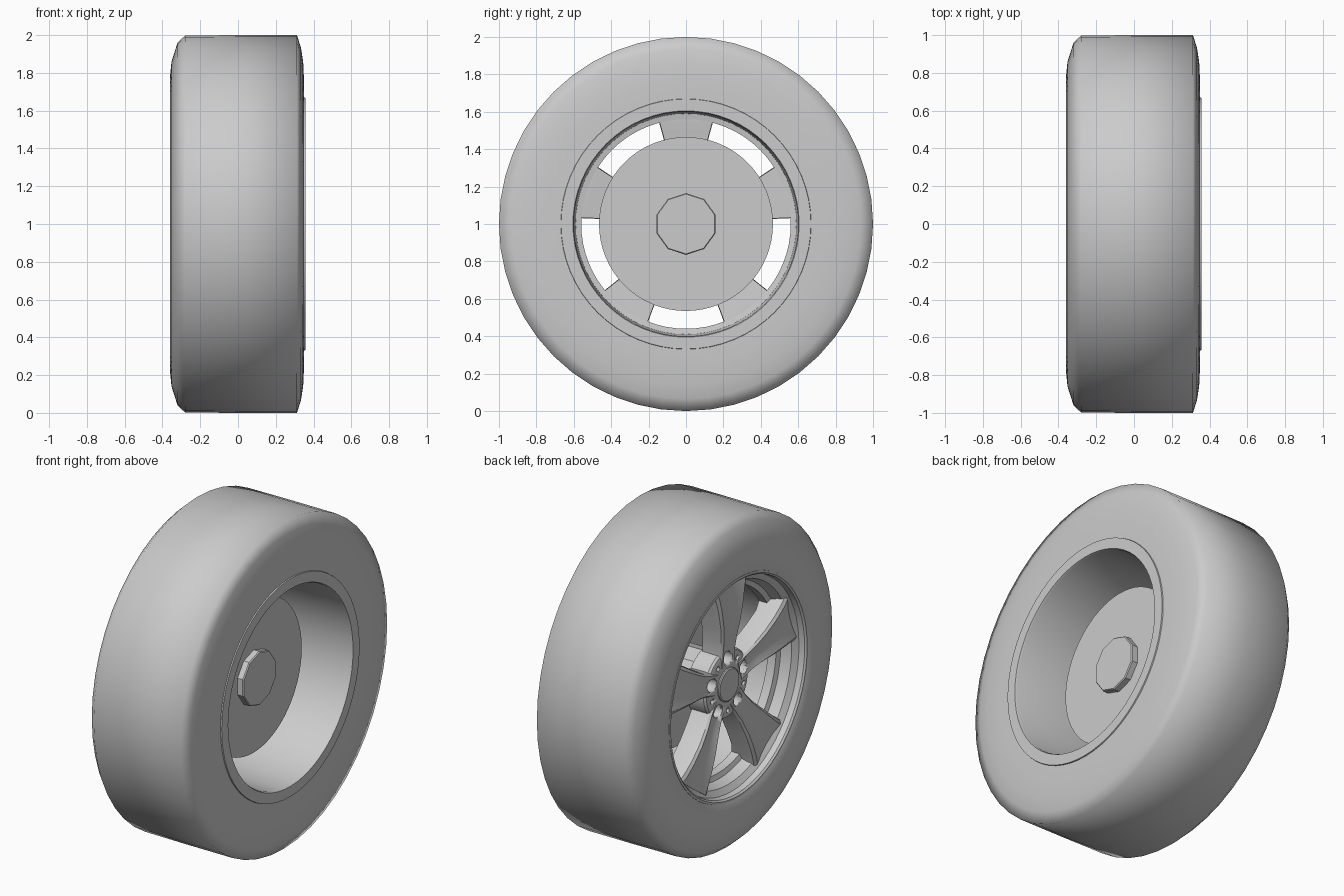
import bpy, bmesh
from math import sin, cos, pi, radians
from mathutils import Matrix, Vector

if "Cube" in bpy.data.objects:
    bpy.data.objects.remove(bpy.data.objects["Cube"])


def finish(bm, name, angle=35, z=1.0):
    bmesh.ops.recalc_face_normals(bm, faces=bm.faces)
    me = bpy.data.meshes.new(name)
    bm.to_mesh(me)
    bm.free()
    ob = bpy.data.objects.new(name, me)
    ob.location.z = z
    bpy.context.collection.objects.link(ob)
    bpy.ops.object.select_all(action='DESELECT')
    ob.select_set(True)
    bpy.context.view_layer.objects.active = ob
    bpy.ops.object.shade_smooth_by_angle(angle=radians(angle))
    return ob


def lathe(name, profile, sides=64, closed=False, caps=False, angle=35):
    """Spin (x, radius) points about the axle."""
    bm = bmesh.new()
    rings = [[bm.verts.new((x, r * sin(2 * pi * i / sides), r * cos(2 * pi * i / sides)))
              for i in range(sides)] for x, r in profile]
    pairs = list(zip(rings, rings[1:])) + ([(rings[-1], rings[0])] if closed else [])
    for a, b in pairs:
        for i in range(sides):
            j = (i + 1) % sides
            bm.faces.new((a[i], a[j], b[j], b[i]))
    if caps:
        bm.faces.new(rings[0])
        bm.faces.new(rings[-1])
    return finish(bm, name, angle)


# Tyre
lathe("tyre", [(-0.34, 0.65), (-0.356, 0.67), (-0.36, 0.78), (-0.352, 0.86), (-0.32, 0.96),
               (-0.28, 0.998), (0, 1.0), (0.312, 1.0), (0.333, 0.935),
               (0.345, 0.86), (0.35, 0.75), (0.35, 0.65)], sides=48, angle=85)

# Rim barrel with lips and the inward ring that carries the spokes
lathe("rim_barrel", [(0.34, 0.672), (0.357, 0.668), (0.357, 0.605), (0.345, 0.60),
                     (-0.16, 0.59), (-0.165, 0.56), (-0.22, 0.56), (-0.23, 0.59),
                     (-0.29, 0.61), (-0.315, 0.645), (-0.35, 0.65), (-0.36, 0.66),
                     (-0.358, 0.672), (-0.33, 0.68), (-0.28, 0.65), (-0.15, 0.61),
                     (0.10, 0.615), (0.32, 0.62)], closed=True)

# Brake disc and ten-sided axle with its cap
lathe("brake_disc", [(0.055, 0.465), (0.107, 0.465)], caps=True)
lathe("axle", [(-0.17, 0.165), (0.142, 0.165), (0.148, 0.16)], sides=10, caps=True, angle=20)

# Hub
hub = lathe("hub", [(-0.15, 0.21), (-0.265, 0.21), (-0.278, 0.20), (-0.284, 0.18),
                    (-0.284, 0.11)], caps=True)

# Five spokes: (radius, half width, front x, back x)
stations = [(0.12, 0.072, -0.287, -0.16), (0.21, 0.072, -0.292, -0.16),
            (0.28, 0.078, -0.302, -0.165), (0.38, 0.10, -0.314, -0.175),
            (0.48, 0.126, -0.318, -0.18), (0.54, 0.143, -0.316, -0.165),
            (0.58, 0.156, -0.314, -0.165), (0.615, 0.172, -0.31, -0.19)]
bm = bmesh.new()
for k in range(5):
    turn = Matrix.Rotation(2 * pi * k / 5, 3, 'X')
    loops = []
    for n, (r, w, f, b) in enumerate(stations):
        dish = 0.0 if n == 0 else 0.016
        half = [(w * 0.98, b), (w, f + 0.045), (w * 0.94, f + 0.012), (w * 0.8, f),
                (w * 0.4, f + dish * 0.8)]
        section = half + [(0, f + dish)] + [(-u, x) for u, x in reversed(half)]
        loops.append([bm.verts.new(turn @ Vector((x, u, r))) for u, x in section])
    for a, b in zip(loops, loops[1:]):
        for i in range(len(a)):
            j = (i + 1) % len(a)
            bm.faces.new((a[i], a[j], b[j], b[i]))
    bm.faces.new(loops[0])
    bm.faces.new(loops[-1])
spokes = finish(bm, "spokes", 30)

# Cutter for bolt holes in the spokes and small holes between them
bm = bmesh.new()
for k in range(10):
    a = 2 * pi * k / 10
    rad, depth = (0.04, 0.16) if k % 2 == 0 else (0.014, 0.10)
    place = (Matrix.Translation((-0.29, 0.16 * -sin(a), 0.16 * cos(a)))
             @ Matrix.Rotation(pi / 2, 4, 'Y'))
    bmesh.ops.create_cone(bm, cap_ends=True, segments=20, radius1=rad, radius2=rad,
                          depth=depth, matrix=place)
cutter = finish(bm, "hole_cutter")
for ob in (hub, spokes):
    mod = ob.modifiers.new("holes", 'BOOLEAN')
    mod.operation = 'DIFFERENCE'
    mod.solver = 'EXACT'
    mod.object = cutter
    bpy.context.view_layer.objects.active = ob
    bpy.ops.object.modifier_move_to_index(modifier="holes", index=0)
cutter.hide_render = True
cutter.hide_set(True)

# Round cap in the middle of the hub
lathe("centre_cap", [(-0.26, 0.10), (-0.291, 0.10), (-0.296, 0.093)], sides=40, caps=True)
